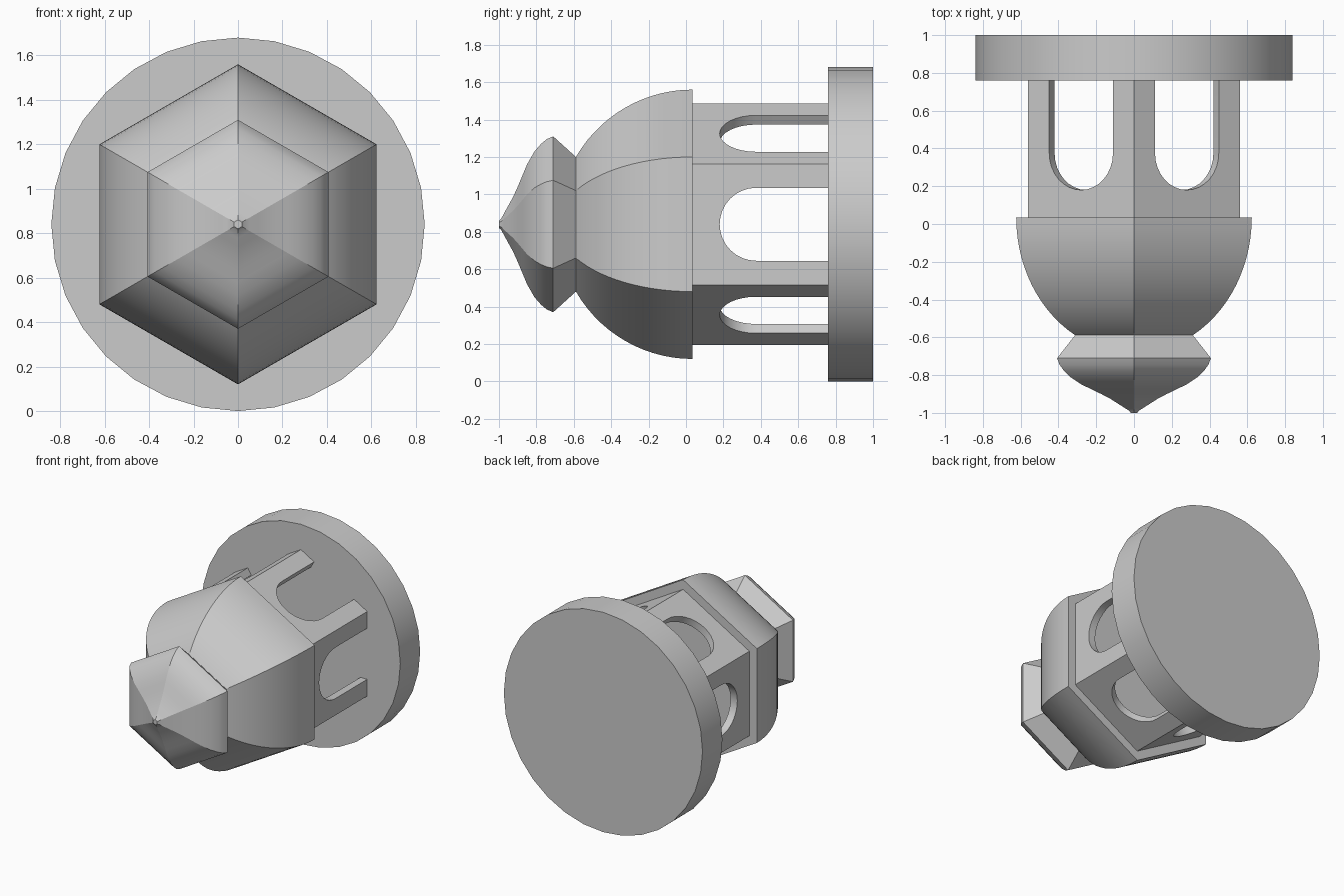
import bpy, bmesh
from math import sin, cos, tan, pi, radians

if "Cube" in bpy.data.objects:
    bpy.data.objects.remove(bpy.data.objects["Cube"])

AXIS_Z = 0.84        # height of the horizontal axis
DOME_R = 0.72
DOME_Y = 0.035
NECK_Y = DOME_Y - DOME_R * sin(pi / 3)
DISC_Y = 0.76

grey = bpy.data.materials.new("plain grey")
grey.use_nodes = True
colour = (0.6, 0.6, 0.6, 1)
grey.diffuse_color = colour
grey.node_tree.nodes["Principled BSDF"].inputs["Base Color"].default_value = colour


def finish(bm, name):
    """Turn a bmesh into a named, smooth-by-angle object."""
    bmesh.ops.remove_doubles(bm, verts=bm.verts, dist=1e-4)
    bmesh.ops.recalc_face_normals(bm, faces=bm.faces)
    mesh = bpy.data.meshes.new(name)
    bm.to_mesh(mesh)
    bm.free()
    mesh.materials.append(grey)
    obj = bpy.data.objects.new(name, mesh)
    bpy.context.collection.objects.link(obj)
    bpy.ops.object.select_all(action="DESELECT")
    obj.select_set(True)
    bpy.context.view_layer.objects.active = obj
    bpy.ops.object.shade_smooth_by_angle(angle=radians(25))


def lathe(name, profile, sides):
    """Sweep (radius, y) points round the axis, with capped ends."""
    bm = bmesh.new()
    rings = []
    for r, y in profile:
        angles = [pi / 2 + 2 * pi * k / sides for k in range(sides)]
        rings.append([bm.verts.new((r * cos(a), y, AXIS_Z + r * sin(a))) for a in angles])
    for a, b in zip(rings, rings[1:]):
        for k in range(sides):
            n = (k + 1) % sides
            bm.faces.new((a[k], a[n], b[n], b[k]))
    bm.faces.new(rings[0])
    bm.faces.new(rings[-1])
    finish(bm, name)


# Round base plate
lathe("base_disc", [(0.84, 1.0), (0.84, DISC_Y)], 32)

# Six-sided dome, a circular arc narrowing to the neck
arc = [i * pi / 3 / 14 for i in range(15)]
lathe("dome", [(DOME_R * cos(t), DOME_Y - DOME_R * sin(t)) for t in arc], 6)

# Six-sided pointed finial
lathe("finial", [(0.36, NECK_Y), (0.47, -0.71), (0.455, -0.745), (0.43, -0.775),
                 (0.39, -0.81), (0.32, -0.85), (0.26, -0.875), (0.2, -0.9),
                 (0.145, -0.925), (0.1, -0.95), (0.06, -0.972), (0.03, -0.988),
                 (0.02, -1.0)], 6)


# Hexagonal wall with an arched slot in each panel
def panel_outline(apothem):
    half, slot, centre = apothem * tan(pi / 6), 0.195, 0.375
    arch = [(-slot * cos(t), centre - slot * sin(t))
            for t in (i * pi / 16 for i in range(17))]
    return ([(-half, DOME_Y), (-half, DISC_Y), (-slot, DISC_Y)] + arch
            + [(slot, DISC_Y), (half, DISC_Y), (half, DOME_Y)])


bm = bmesh.new()
for k in range(6):
    a = k * pi / 3
    layers = []
    for d in (0.56, 0.503):
        layers.append([bm.verts.new((d * cos(a) - u * sin(a), y,
                                     AXIS_Z + d * sin(a) + u * cos(a)))
                       for u, y in panel_outline(d)])
    outer, inner = layers
    bm.faces.new(outer)
    bm.faces.new(inner[::-1])
    for i in range(len(outer)):
        j = (i + 1) % len(outer)
        if 0 < i < len(outer) - 2:      # slot edges and ends, not the mitres
            bm.faces.new((outer[j], outer[i], inner[i], inner[j]))
finish(bm, "slotted_wall")
